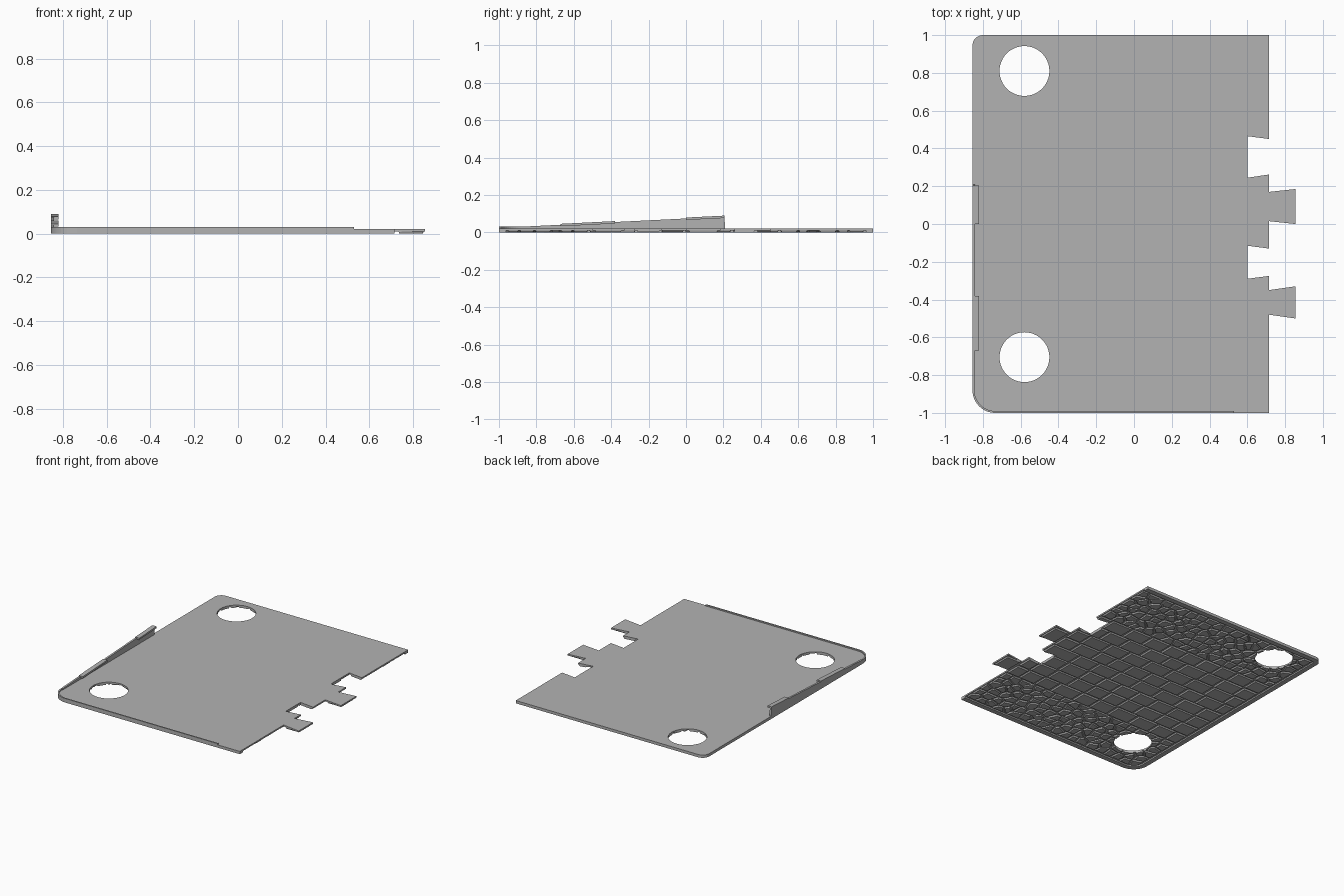
import bpy, bmesh, math, random
from mathutils import Vector

random.seed(4)
if "Cube" in bpy.data.objects:
    bpy.data.objects.remove(bpy.data.objects["Cube"], do_unlink=True)

grey = bpy.data.materials.new("stone grey")
grey.use_nodes = True
colour = (0.45, 0.45, 0.45, 1)
grey.diffuse_color = colour
grey.node_tree.nodes["Principled BSDF"].inputs["Base Color"].default_value = colour

LEFT, RIGHT = -0.855, 0.715
BASE, TOP = 0.01, 0.021
HOLES = [(-0.58, 0.81), (-0.58, -0.705)]


def make_object(name, bm):
    bmesh.ops.recalc_face_normals(bm, faces=bm.faces)
    mesh = bpy.data.meshes.new(name)
    bm.to_mesh(mesh)
    bm.free()
    mesh.materials.append(grey)
    obj = bpy.data.objects.new(name, mesh)
    bpy.context.collection.objects.link(obj)
    return obj


def add_prism(bm, low, high, z0, z1):
    """Solid between two outlines with the same number of points."""
    a = [bm.verts.new((x, y, z0)) for x, y in low]
    b = [bm.verts.new((x, y, z1)) for x, y in high]
    bm.faces.new(a)
    bm.faces.new(b)
    for i in range(len(a)):
        j = (i + 1) % len(a)
        bm.faces.new((a[i], a[j], b[j], b[i]))


def prism(name, pts, z0, z1):
    bm = bmesh.new()
    add_prism(bm, pts, pts, z0, z1)
    return make_object(name, bm)


def cut(obj, cutter, mode):
    mod = obj.modifiers.new("cut", 'BOOLEAN')
    mod.operation, mod.object, mod.solver = mode, cutter, 'EXACT'
    bpy.context.view_layer.objects.active = obj
    bpy.ops.object.modifier_apply(modifier=mod.name)


def arc(cx, cy, r, start, end, n):
    angles = [math.radians(start + (end - start) * i / n) for i in range(n + 1)]
    return [(cx + r * math.cos(a), cy + r * math.sin(a)) for a in angles]


def left_side(d):
    """Rounded left outline from back to front, moved inwards by d."""
    return (arc(LEFT + 0.055, 0.945, 0.055 - d, 90, 180, 8)
            + arc(LEFT + 0.12, -0.88, 0.12 - d, 180, 270, 12))


# Main plate with dovetail notches and tabs
joint = [(RIGHT, -1), (RIGHT, -.48), (.855, -.5), (.855, -.33), (RIGHT, -.35),
         (RIGHT, -.275), (.6, -.29), (.6, -.115), (RIGHT, -.13), (RIGHT, .015),
         (.855, 0), (.855, .185), (RIGHT, .17), (RIGHT, .262), (.6, .245),
         (.6, .465), (RIGHT, .45), (RIGHT, 1)]
plate = prism("panel", left_side(0) + joint, BASE, TOP)
trim = prism("stone_trim", left_side(0.05) + joint, -0.05, 0.05)

# Raised border under the outer edges
outer = [(RIGHT, 1)] + left_side(0) + [(RIGHT, -1)]
inner = [(RIGHT, 0.963)] + left_side(0.037) + [(RIGHT, -0.963)]
bm = bmesh.new()
for i in range(len(outer) - 1):
    quad = [outer[i], outer[i + 1], inner[i + 1], inner[i]]
    bm.faces.new([bm.verts.new((x, y, 0)) for x, y in quad])
bmesh.ops.remove_doubles(bm, verts=bm.verts, dist=0.0005)
top = bmesh.ops.extrude_face_region(bm, geom=bm.faces[:])["geom"]
bmesh.ops.translate(bm, vec=(0, 0, BASE + 0.002),
                    verts=[v for v in top if isinstance(v, bmesh.types.BMVert)])
border = make_object("underside_border", bm)


# Paving under the plate
def add_stone(bm, pts, edge):
    mid = sum((Vector(p) for p in pts), Vector((0, 0))) / len(pts)
    size = sum((Vector(p) - mid).length for p in pts) / len(pts)
    scaled = [[mid + (Vector(p) - mid) * (1 - k * edge / size) for p in pts] for k in (2, 1)]
    add_prism(bm, scaled[0], scaled[1], random.uniform(0, 0.002), BASE + 0.001)


def clip(poly, point, normal):
    """Keep the side of a convex outline that lies against the normal."""
    out = []
    for a, b in zip(poly, poly[1:] + poly[:1]):
        da, db = (a - point).dot(normal), (b - point).dot(normal)
        if da <= 0:
            out.append(a)
        if da * db < 0:
            out.append(a.lerp(b, da / (da - db)))
    return out


def rectangle(x0, y0, x1, y1):
    return [Vector(p) for p in ((x0, y0), (x1, y0), (x1, y1), (x0, y1))]


def cobbles(bm, y0, y1, step=0.078):
    x0, x1 = LEFT + 0.045, RIGHT
    nx, ny = round((x1 - x0) / step), round((y1 - y0) / step)
    jitter = lambda: random.uniform(0.15, 0.85)
    seeds = [Vector((x0 + (i + jitter()) * (x1 - x0) / nx,
                     y0 + (j + jitter()) * (y1 - y0) / ny))
             for i in range(nx) for j in range(ny)]
    for s in seeds:
        cell = rectangle(x0, y0, x1, y1)
        for t in seeds:
            if t is not s and (t - s).length < 4 * step:
                cell = clip(cell, (s + t) / 2, t - s)
        if len(cell) > 2:
            add_stone(bm, cell, 0.007)


def bricks(bm, y0, y1, rows=8):
    h = (y1 - y0) / rows
    for r in range(rows):
        x = LEFT + 0.045
        width = random.uniform(0.08, 0.16)
        while x < RIGHT - 0.01:
            end = x + width if x + width < RIGHT - 0.06 else RIGHT
            add_stone(bm, rectangle(x, y0 + r * h, end, y0 + (r + 1) * h), 0.008)
            x, width = end, random.uniform(0.14, 0.2)


bm = bmesh.new()
cobbles(bm, 0.5, 0.955)
cobbles(bm, -0.955, -0.52)
bricks(bm, -0.52, 0.5)
for y0, y1 in ((-0.49, -0.34), (0.01, 0.175)):
    add_stone(bm, rectangle(0.73, y0, 0.852, y1), 0.006)
stones = make_object("underside_paving", bm)
cut(stones, trim, 'INTERSECT')

# Round holes through every layer
for x, y in HOLES:
    drill = prism("hole_drill", arc(x, y, 0.132, 0, 352.5, 47), -0.1, 0.1)
    for obj in (plate, stones):
        cut(obj, drill, 'DIFFERENCE')
    bpy.data.objects.remove(drill, do_unlink=True)
bpy.data.objects.remove(trim, do_unlink=True)


# Low lip along the front edge, round the corner
def corner(d):
    return arc(LEFT + 0.12, -0.88, 0.12 - d, 180, 270, 12) + [(0.53, -1 + d)]


lip_out, lip_in = corner(0), corner(0.01)
prism("front_lip", lip_out + lip_in[::-1], TOP - 0.005, 0.03)


# Rising side wall with two thicker ledges at its top
def side_plate(name, x0, x1, profile):
    bm = bmesh.new()
    rings = [[bm.verts.new((x, y, z)) for y, z in profile] for x in (x0, x1)]
    for ring in rings:
        bm.faces.new(ring)
    for i in range(len(profile)):
        j = (i + 1) % len(profile)
        bm.faces.new((rings[0][i], rings[0][j], rings[1][j], rings[1][i]))
    return make_object(name, bm)


def slope(y):
    return 0.03 + (y + 0.88) * 0.05


side_plate("side_wall", LEFT, LEFT + 0.014,
           [(-0.88, TOP - 0.005), (0.21, TOP - 0.005), (0.205, slope(0.205)), (-0.88, slope(-0.88))])
for name, y0, y1 in (("front_ledge", -0.67, -0.38), ("back_ledge", 0.0, 0.205)):
    side_plate(name, LEFT, LEFT + 0.034,
               [(y0, slope(y0) - 0.008), (y1, slope(y1) - 0.008),
                (y1, slope(y1) + 0.005), (y0, slope(y0) + 0.005)])
